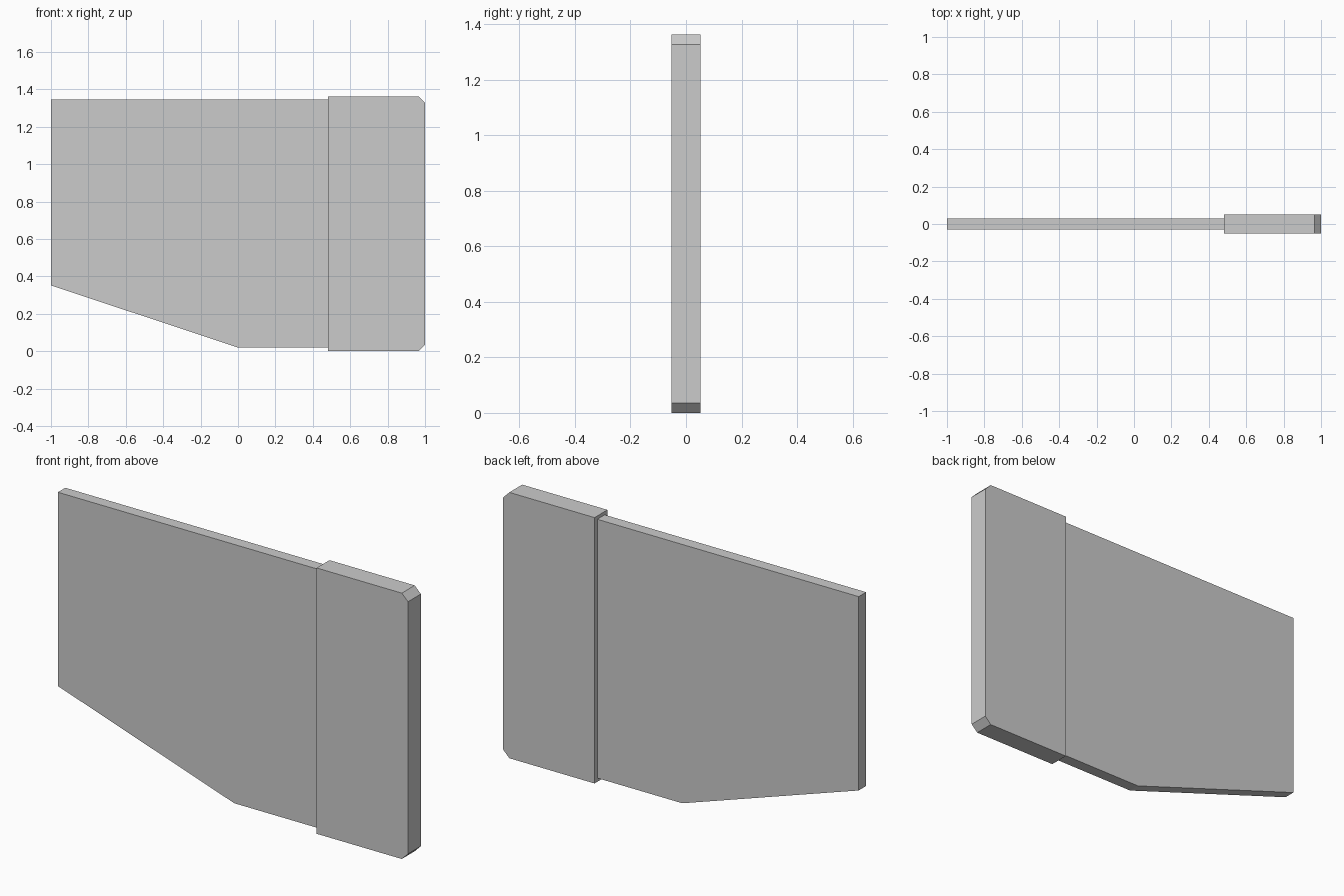
import bpy
import bmesh

if "Cube" in bpy.data.objects:
    bpy.data.objects.remove(bpy.data.objects["Cube"])


def plate(name, outline, half):
    """Extrude an (x, z) outline symmetrically about y = 0."""
    bm = bmesh.new()
    face = bm.faces.new([bm.verts.new((x, -half, z)) for x, z in outline])
    ext = bmesh.ops.extrude_face_region(bm, geom=[face])
    verts = [v for v in ext["geom"] if isinstance(v, bmesh.types.BMVert)]
    bmesh.ops.translate(bm, verts=verts, vec=(0, 2 * half, 0))
    bmesh.ops.recalc_face_normals(bm, faces=bm.faces)
    mesh = bpy.data.meshes.new(name)
    bm.to_mesh(mesh)
    bm.free()
    obj = bpy.data.objects.new(name, mesh)
    bpy.context.collection.objects.link(obj)
    return obj


# Thin blade with a sloped lower edge
plate("blade", [(-1, 0.352), (0, 0.019), (0.485, 0.019),
                (0.485, 1.345), (-1, 1.345)], 0.03)

# Thicker grip block with chamfered outer corners
plate("grip_block", [(0.482, 0), (0.965, 0), (1, 0.035),
                     (1, 1.327), (0.965, 1.362), (0.482, 1.362)], 0.052)
